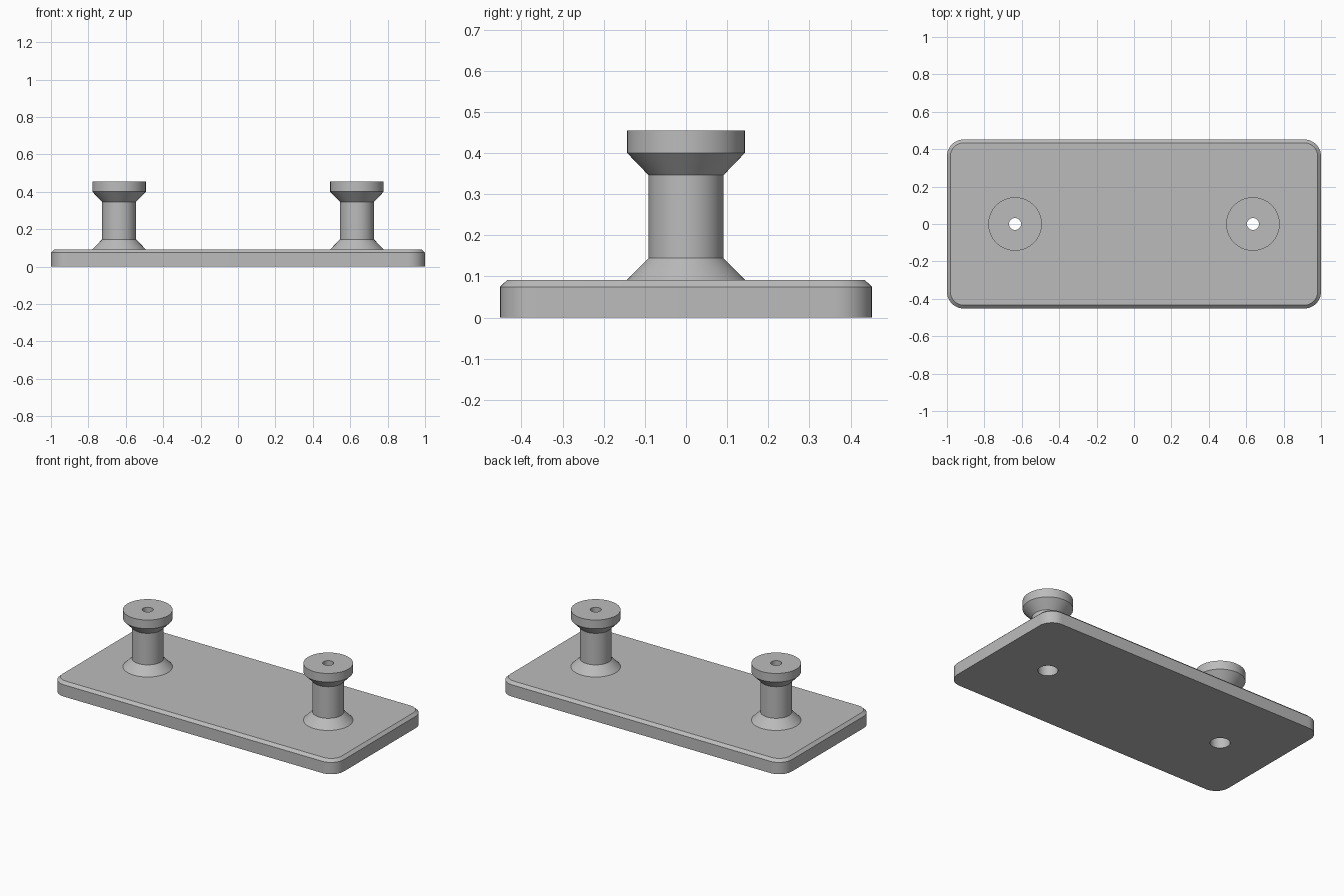
import bpy
import bmesh
from math import cos, sin, pi, radians

POST_X = 0.636
BORE, HOLE = 0.057, 0.032
SIDES = 64

if "Cube" in bpy.data.objects:
    bpy.data.objects.remove(bpy.data.objects["Cube"])

grey = bpy.data.materials.new("plain grey")
grey.use_nodes = True
grey.diffuse_color = (0.5, 0.5, 0.5, 1)
grey.node_tree.nodes["Principled BSDF"].inputs["Base Color"].default_value = (0.5, 0.5, 0.5, 1)


def finish(bm, name):
    """Turn a bmesh into a named grey object."""
    bmesh.ops.recalc_face_normals(bm, faces=bm.faces)
    mesh = bpy.data.meshes.new(name)
    bm.to_mesh(mesh)
    bm.free()
    mesh.materials.append(grey)
    obj = bpy.data.objects.new(name, mesh)
    bpy.context.collection.objects.link(obj)
    return obj


def activate(obj):
    bpy.ops.object.select_all(action='DESELECT')
    obj.select_set(True)
    bpy.context.view_layer.objects.active = obj


def smooth(obj):
    activate(obj)
    bpy.ops.object.shade_smooth_by_angle(angle=radians(25))


def bridge(bm, a, b):
    """Join two equal rings of vertices with quads."""
    for i in range(len(a)):
        j = (i + 1) % len(a)
        bm.faces.new((a[i], a[j], b[j], b[i]))


def rounded_ring(bm, half_x, half_y, radius, z, steps=10):
    """One rounded rectangle of vertices."""
    ring = []
    for k, (sx, sy) in enumerate(((1, 1), (-1, 1), (-1, -1), (1, -1))):
        for i in range(steps + 1):
            a = (k + i / steps) * pi / 2
            ring.append(bm.verts.new((sx * (half_x - radius) + radius * cos(a),
                                      sy * (half_y - radius) + radius * sin(a), z)))
    return ring


def lathe(name, profile):
    """Revolve a closed (radius, height) profile around z."""
    bm = bmesh.new()
    rings = [[bm.verts.new((r * cos(2 * pi * i / SIDES), r * sin(2 * pi * i / SIDES), z))
              for i in range(SIDES)] for r, z in profile]
    for k, ring in enumerate(rings):
        bridge(bm, ring, rings[(k + 1) % len(rings)])
    return finish(bm, name)


# Base plate with rounded corners and a chamfered top edge
bm = bmesh.new()
low = rounded_ring(bm, 1, 0.452, 0.09, 0)
mid = rounded_ring(bm, 1, 0.452, 0.09, 0.075)
top = rounded_ring(bm, 0.982, 0.434, 0.072, 0.092)
bridge(bm, low, mid)
bridge(bm, mid, top)
bm.faces.new(low)
bm.faces.new(top)
plate = finish(bm, "base_plate")

# Screw bores through the plate
for x in (-POST_X, POST_X):
    bpy.ops.mesh.primitive_cylinder_add(vertices=SIDES, radius=BORE, depth=0.4, location=(x, 0, 0))
    cutter = bpy.context.object
    cutter.name = "bore_cutter"
    cutter.hide_render = True
    cutter.data.materials.append(grey)
    activate(plate)
    mod = plate.modifiers.new("bore", 'BOOLEAN')
    mod.operation = 'DIFFERENCE'
    mod.solver = 'EXACT'
    mod.object = cutter
    bpy.ops.object.modifier_apply(modifier=mod.name)
    bpy.data.objects.remove(cutter)
smooth(plate)

# Flared posts: foot, shaft, cap and a stepped screw hole
profile = [(BORE, 0.092), (0.1, 0.08), (0.143, 0.08), (0.143, 0.092),
           (0.091, 0.145), (0.091, 0.346), (0.143, 0.4), (0.143, 0.455),
           (HOLE, 0.455), (HOLE, 0.3), (BORE, 0.3)]
for name, x in (("right_post", -POST_X), ("left_post", POST_X)):
    post = lathe(name, profile)
    post.location.x = x
    smooth(post)
